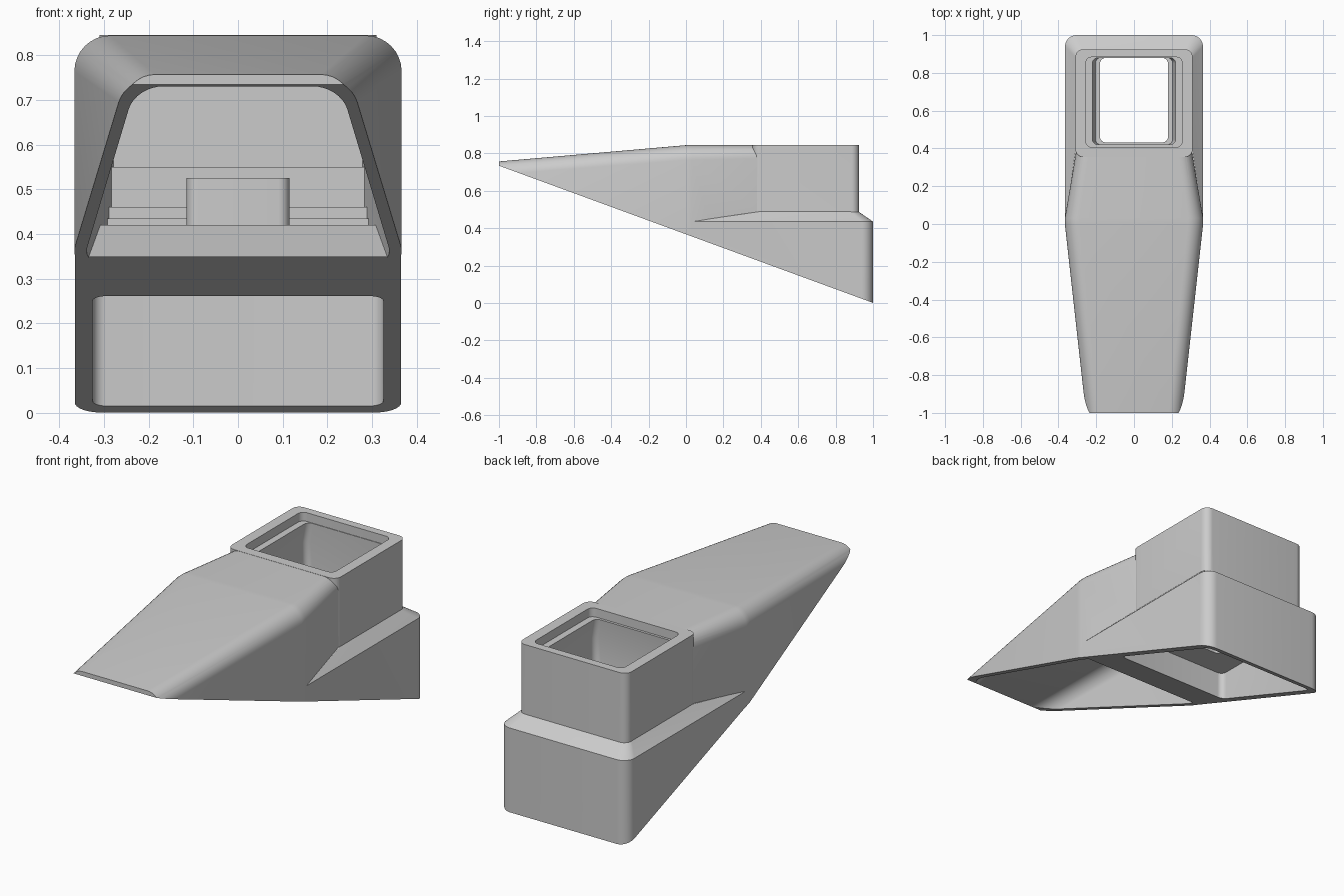
import bpy
import bmesh
from math import sin, cos, pi

cube = bpy.data.objects.get("Cube")
if cube:
    bpy.data.objects.remove(cube, do_unlink=True)

grey = bpy.data.materials.new("matte_grey")
grey.use_nodes = True
colour = (0.6, 0.6, 0.6, 1)
grey.diffuse_color = colour
grey.node_tree.nodes["Principled BSDF"].inputs["Base Color"].default_value = colour

SEG = 8


def loft(name, rings):
    """Closed solid through rings that share a point count."""
    bm = bmesh.new()
    loops = [[bm.verts.new(p) for p in ring] for ring in rings]
    n = len(loops[0])
    for a, b in zip(loops, loops[1:]):
        for i in range(n):
            j = (i + 1) % n
            bm.faces.new((a[i], a[j], b[j], b[i]))
    bm.faces.new(loops[0])
    bm.faces.new(loops[-1])
    bmesh.ops.recalc_face_normals(bm, faces=bm.faces)
    mesh = bpy.data.meshes.new(name)
    bm.to_mesh(mesh)
    bm.free()
    mesh.materials.append(grey)
    obj = bpy.data.objects.new(name, mesh)
    bpy.context.collection.objects.link(obj)
    return obj


def arc(cx, cy, r, start):
    steps = [start + pi / 2 * i / SEG for i in range(SEG + 1)]
    return [(cx + r * cos(a), cy + r * sin(a)) for a in steps]


def arch(y, w, top, r, bottom=-0.1):
    """Upright cross-section with rounded top corners."""
    pts = [(w, bottom)] + arc(w - r, top - r, r, 0)
    pts += arc(r - w, top - r, r, pi / 2) + [(-w, bottom)]
    return [(x, y, z) for x, z in pts]


def plan(z, w, front, back, r, r_front=None):
    """Horizontal rounded rectangle."""
    rf = r if r_front is None else r_front
    pts = arc(w - r, back - r, r, 0) + arc(r - w, back - r, r, pi / 2)
    pts += arc(rf - w, front + rf, rf, pi) + arc(w - rf, front + rf, rf, 1.5 * pi)
    return [(x, y, z) for x, y in pts]


def prism(name, profile, w):
    """Side profile extruded across the width."""
    return loft(name, [[(x, y, z) for y, z in profile] for x in (-w, w)])


def combine(target, tool, operation):
    mod = target.modifiers.new("combine", 'BOOLEAN')
    mod.operation = operation
    mod.solver = 'EXACT'
    mod.object = tool
    bpy.ops.object.select_all(action='DESELECT')
    bpy.context.view_layer.objects.active = target
    target.select_set(True)
    bpy.ops.object.modifier_apply(modifier=mod.name)
    bpy.data.objects.remove(tool, do_unlink=True)


# Outer shell: tapered hood, wide base with sloping ledge, upright neck
body = loft("hollow_hood", [
    arch(-1, 0.255, 0.757, 0.07),
    arch(0, 0.366, 0.844, 0.08),
    arch(0.03, 0.366, 0.844, 0.08),
    arch(0.42, 0.3, 0.844, 0.07)])
base = loft("base", [
    plan(-0.12, 0.365, 0.02, 1, 0.06, 0.005),
    plan(0.435, 0.365, 0.02, 1, 0.06, 0.005),
    plan(0.49, 0.308, 0.4, 0.92, 0.04, 0.005)])
neck = loft("neck", [plan(z, 0.31, 0.355, 0.925, 0.04) for z in (0.3, 0.845)])
combine(body, base, 'UNION')
combine(body, neck, 'UNION')

# Front chamber, with the stepped sill and block left standing in it
chamber = loft("front_chamber", [
    arch(-1.1, 0.217, 0.721, 0.06, -0.2),
    arch(0, 0.338, 0.815, 0.07, -0.2),
    arch(0.03, 0.338, 0.815, 0.07, -0.2),
    arch(0.37, 0.278, 0.815, 0.06, -0.2)])
sill = prism("sill", [
    (0.055, -0.3), (0.055, 0.35), (0.2, 0.42), (0.29, 0.42), (0.29, 0.435),
    (0.31, 0.435), (0.31, 0.46), (0.345, 0.46), (0.345, 0.55), (0.5, 0.55),
    (0.5, -0.3)], 0.5)
block = loft("block", [plan(z, 0.115, 0.22, 0.45, 0.025) for z in (0.4, 0.525)])
combine(chamber, sill, 'DIFFERENCE')
combine(chamber, block, 'DIFFERENCE')
combine(body, chamber, 'DIFFERENCE')

# Rear chamber, open below
rear = loft("rear_chamber", [plan(z, 0.325, 0.29, 0.96, 0.03) for z in (-0.3, 0.4)])
combine(body, rear, 'DIFFERENCE')

# Stepped and flared shaft from the neck's rim down to the rear chamber
shaft = loft("shaft", [
    plan(0.9, 0.255, 0.407, 0.883, 0.03),
    plan(0.8, 0.255, 0.407, 0.883, 0.03),
    plan(0.8, 0.22, 0.42, 0.88, 0.03),
    plan(0.7, 0.235, 0.412, 0.882, 0.03),
    plan(0.58, 0.225, 0.415, 0.881, 0.03),
    plan(0.5, 0.205, 0.42, 0.88, 0.03),
    plan(0.5, 0.18, 0.432, 0.879, 0.03),
    plan(0.35, 0.18, 0.432, 0.879, 0.03)])
combine(body, shaft, 'DIFFERENCE')

# Slanted underside cut
underside = prism("underside", [(-1.5, 0.9175), (1.5, -0.1825), (1.5, -1), (-1.5, -1)], 0.8)
combine(body, underside, 'DIFFERENCE')

bpy.ops.object.shade_smooth_by_angle(angle=pi / 7)
